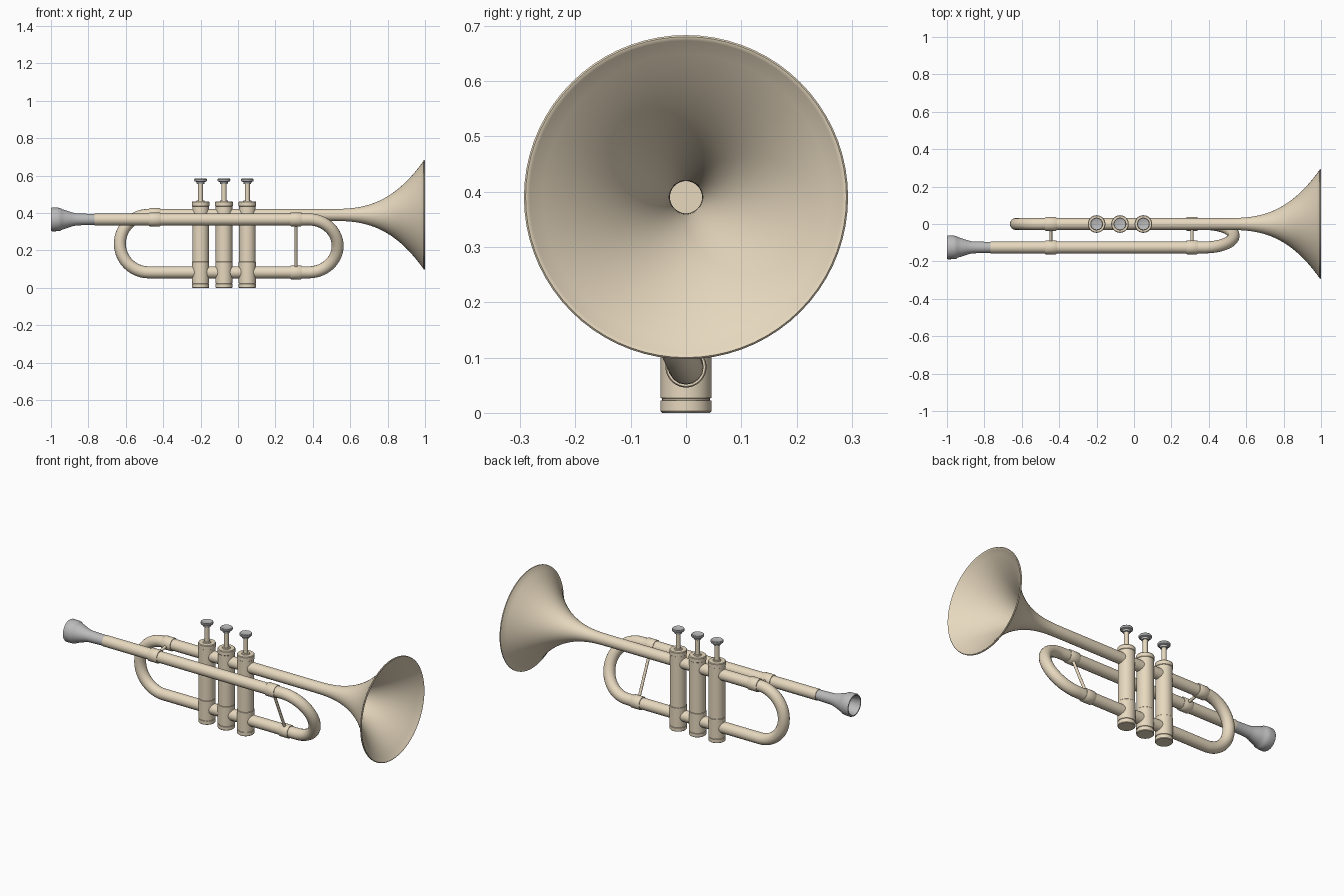
import bpy, bmesh, math
from mathutils import Vector

if "Cube" in bpy.data.objects:
    bpy.data.objects.remove(bpy.data.objects["Cube"])

def material(name, color):
    m = bpy.data.materials.new(name)
    m.diffuse_color = color
    m.use_nodes = True
    m.node_tree.nodes["Principled BSDF"].inputs["Base Color"].default_value = m.diffuse_color
    return m

BRASS = material("brass", (0.80, 0.69, 0.52, 1))
SILVER = material("silver", (0.5, 0.5, 0.5, 1))
R = 0.032                                   # tube radius
BELL_Z, LEAD_Z, LOW_Z = 0.39, 0.366, 0.083  # tube heights
LEAD_Y = -0.125

def finish(ob, mat, angle=35):
    ob.data.materials.append(mat)
    bpy.ops.object.select_all(action='DESELECT')
    ob.select_set(True)
    bpy.context.view_layer.objects.active = ob
    if ob.type == 'CURVE':
        bpy.ops.object.convert(target='MESH')
    bpy.ops.object.shade_smooth_by_angle(angle=math.radians(angle))

def lathe(name, profile, origin, axis, mat=BRASS, seg=48, angle=35):
    """Revolve (radius, distance) points around an axis; r = 0 ends close the form."""
    bm = bmesh.new()
    vs = [bm.verts.new((r, 0, t)) for r, t in profile]
    edges = [bm.edges.new(p) for p in zip(vs, vs[1:])]
    bmesh.ops.spin(bm, geom=vs + edges, cent=(0, 0, 0), axis=(0, 0, 1),
                   angle=2 * math.pi, steps=seg)
    bmesh.ops.remove_doubles(bm, verts=bm.verts, dist=1e-5)
    bmesh.ops.dissolve_degenerate(bm, edges=bm.edges, dist=1e-6)
    bmesh.ops.recalc_face_normals(bm, faces=bm.faces)
    me = bpy.data.meshes.new(name)
    bm.to_mesh(me)
    bm.free()
    ob = bpy.data.objects.new(name, me)
    bpy.context.collection.objects.link(ob)
    ob.location = origin
    ob.rotation_euler = Vector(axis).to_track_quat('Z', 'Y').to_euler()
    finish(ob, mat, angle)

def pipe(name, points, radius, mat=BRASS):
    cu = bpy.data.curves.new(name, 'CURVE')
    cu.dimensions = '3D'
    cu.bevel_depth = radius
    cu.bevel_resolution = 6
    cu.use_fill_caps = True
    sp = cu.splines.new('POLY')
    sp.points.add(len(points) - 1)
    for p, co in zip(sp.points, points):
        p.co = (*co, 1)
    ob = bpy.data.objects.new(name, cu)
    bpy.context.collection.objects.link(ob)
    finish(ob, mat)

def bend(cx, start, end, side, n=28):
    """Half-round bend between two (y, z) tube centres; side is -1 left, 1 right."""
    a, b = Vector((0, *start)), Vector((0, *end))
    mid, half = (a + b) / 2, (a - b) / 2
    return [mid + half * math.cos(math.pi * i / n)
            + Vector((cx + side * half.length * math.sin(math.pi * i / n), 0, 0))
            for i in range(n + 1)]

# One continuous tube: bell pipe, rear bend, lower run, tilted front bend, leadpipe
path = [(0.5, 0, BELL_Z)]
path += bend(-0.478, (0, BELL_Z), (0, LOW_Z), -1)
path += bend(0.378, (0, LOW_Z), (LEAD_Y, LEAD_Z), 1)
path += [(-0.768, LEAD_Y, LEAD_Z)]
pipe("main_tubing", path, R)

# Flared bell, thin walled with a rounded rim
steps = [i / 28 for i in range(29)]
outer = [(R + 0.257 * t ** 2.7, 0.5 + 0.492 * t) for t in steps]
inner = [(r - 0.003 - 0.003 * t, x + 0.004 * t) for (r, x), t in zip(outer, steps)]
rim = [(0.2925, 0.993), (0.293, 0.997), (0.290, 1.0), (0.286, 0.999)]
lathe("bell", outer + rim + inner[::-1], (0, 0, BELL_Z), (1, 0, 0), seg=72)

# Mouthpiece with hollow cup
lathe("mouthpiece", [
    (0, -0.765), (0.029, -0.765), (0.030, -0.80), (0.032, -0.865), (0.038, -0.89),
    (0.050, -0.925), (0.055, -0.942), (0.061, -0.95), (0.063, -0.965), (0.064, -0.993),
    (0.061, -1.0), (0.055, -1.0), (0.050, -0.99), (0.045, -0.96), (0.032, -0.93),
    (0.012, -0.91), (0, -0.908)], (0, LEAD_Y, LEAD_Z), (1, 0, 0), SILVER)

# Three valves: casing with caps, stem and finger button
for i, x in enumerate((-0.2, -0.075, 0.05), 1):
    lathe(f"valve_casing_{i}", [
        (0, 0), (0.043, 0), (0.046, 0.003), (0.046, 0.022), (0.043, 0.023),
        (0.043, 0.026), (0.046, 0.027), (0.046, 0.138), (0.0445, 0.140), (0.0445, 0.436),
        (0.047, 0.438), (0.047, 0.459), (0.044, 0.463), (0.022, 0.463), (0.020, 0.468),
        (0, 0.468)], (x, 0, 0), (0, 0, 1))
    lathe(f"valve_stem_{i}", [(0, 0.46), (0.013, 0.46), (0.013, 0.56), (0, 0.56)],
          (x, 0, 0), (0, 0, 1), seg=24)
    lathe(f"finger_button_{i}", [
        (0, 0.556), (0.020, 0.556), (0.022, 0.566), (0.032, 0.570), (0.034, 0.574),
        (0.034, 0.580), (0.031, 0.584), (0.026, 0.582), (0, 0.580)],
        (x, 0, 0), (0, 0, 1), SILVER, seg=36)

# Ferrules and the two braces joining them
lead, upper, lower = (LEAD_Y, LEAD_Z), (0, BELL_Z), (0, LOW_Z)
for label, x, a, b in (("rear", -0.445, lead, upper), ("front", 0.31, lead, lower)):
    for end, c in (("leadpipe", a), ("tube", b)):
        lathe(f"{label}_{end}_ferrule", [
            (0.03, -0.03), (0.035, -0.03), (0.037, -0.027), (0.037, 0.027),
            (0.035, 0.03), (0.03, 0.03)], (x, *c), (1, 0, 0))
    pipe(f"{label}_brace", [(x, *a), (x, *b)], 0.008)
